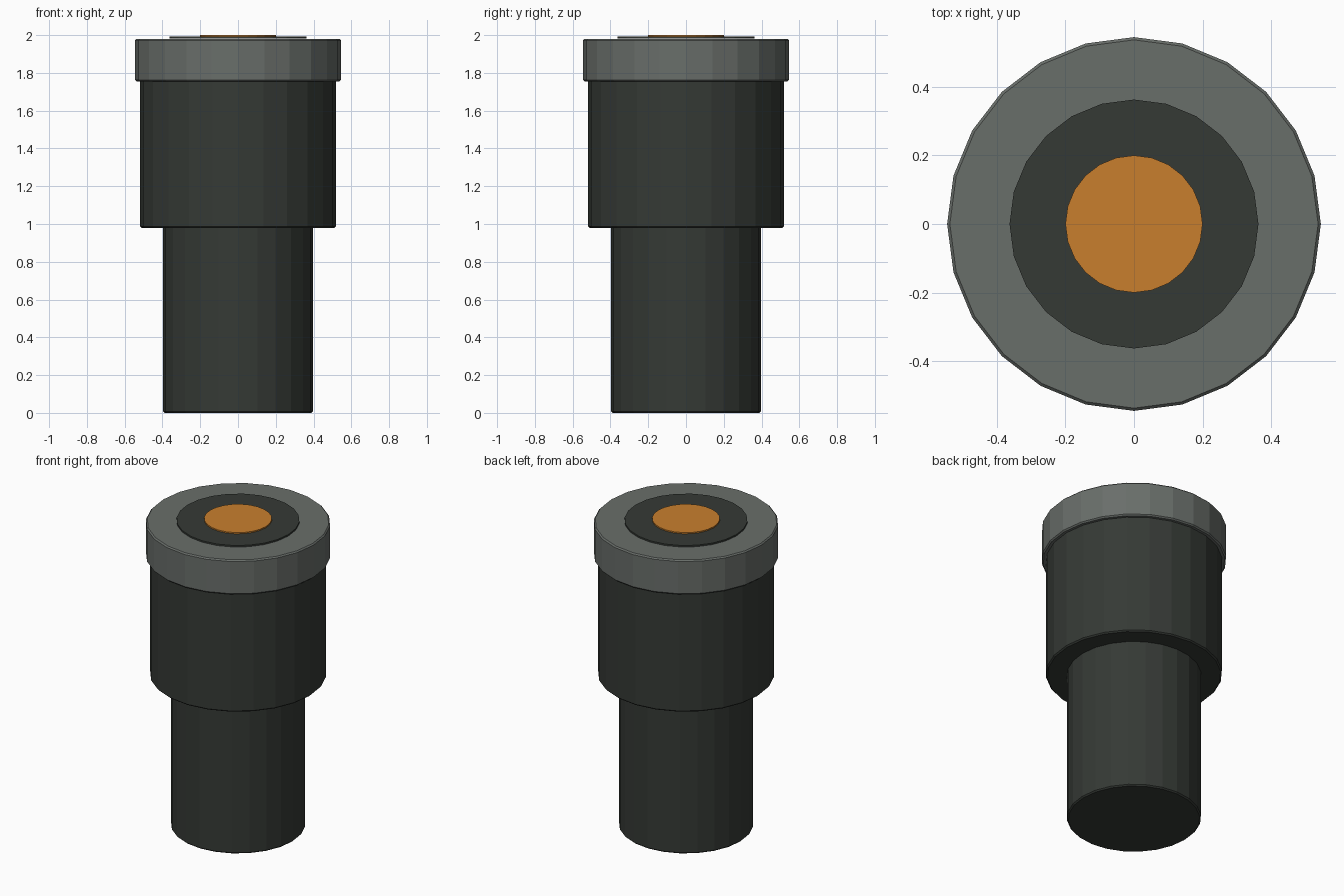
import bpy, bmesh, math

if "Cube" in bpy.data.objects:
    bpy.data.objects.remove(bpy.data.objects["Cube"])

def material(name, rgb):
    m = bpy.data.materials.new(name)
    m.diffuse_color = (*rgb, 1)
    m.use_nodes = True
    m.node_tree.nodes["Principled BSDF"].inputs["Base Color"].default_value = m.diffuse_color
    return m

dark = material("dark green grey", (0.036, 0.042, 0.036))
grey = material("mid grey", (0.141, 0.156, 0.144))
orange = material("orange", (0.584, 0.212, 0.027))

SIDES = 24

def drum(name, radius, z0, z1, mat, bevel=0.0):
    """Flat-shaded 24-sided drum with optional chamfered rims."""
    b = bevel
    profile = [(radius - b, z0), (radius, z0 + b), (radius, z1 - b), (radius - b, z1)]
    if not b:
        profile = [(radius, z0), (radius, z1)]
    bm = bmesh.new()
    rings = [[bm.verts.new((r * math.cos(2 * math.pi * i / SIDES),
                            r * math.sin(2 * math.pi * i / SIDES), z))
              for i in range(SIDES)] for r, z in profile]
    for lo, hi in zip(rings, rings[1:]):
        for i in range(SIDES):
            j = (i + 1) % SIDES
            bm.faces.new((lo[i], lo[j], hi[j], hi[i]))
    bm.faces.new(rings[0][::-1])
    bm.faces.new(rings[-1])
    me = bpy.data.meshes.new(name)
    bm.to_mesh(me)
    bm.free()
    me.materials.append(mat)
    ob = bpy.data.objects.new(name, me)
    bpy.context.collection.objects.link(ob)
    return ob

# Stepped barrel
drum("lower_barrel", 0.396, 0.0, 0.99, dark, 0.008)
drum("upper_barrel", 0.52, 0.98, 1.77, dark, 0.008)
# Grey rim cap
drum("rim_cap", 0.545, 1.755, 1.98, grey, 0.008)
# Face discs
drum("eye_ring", 0.363, 1.982, 1.992, dark)
drum("eye_lens", 0.2, 1.992, 2.0, orange)
